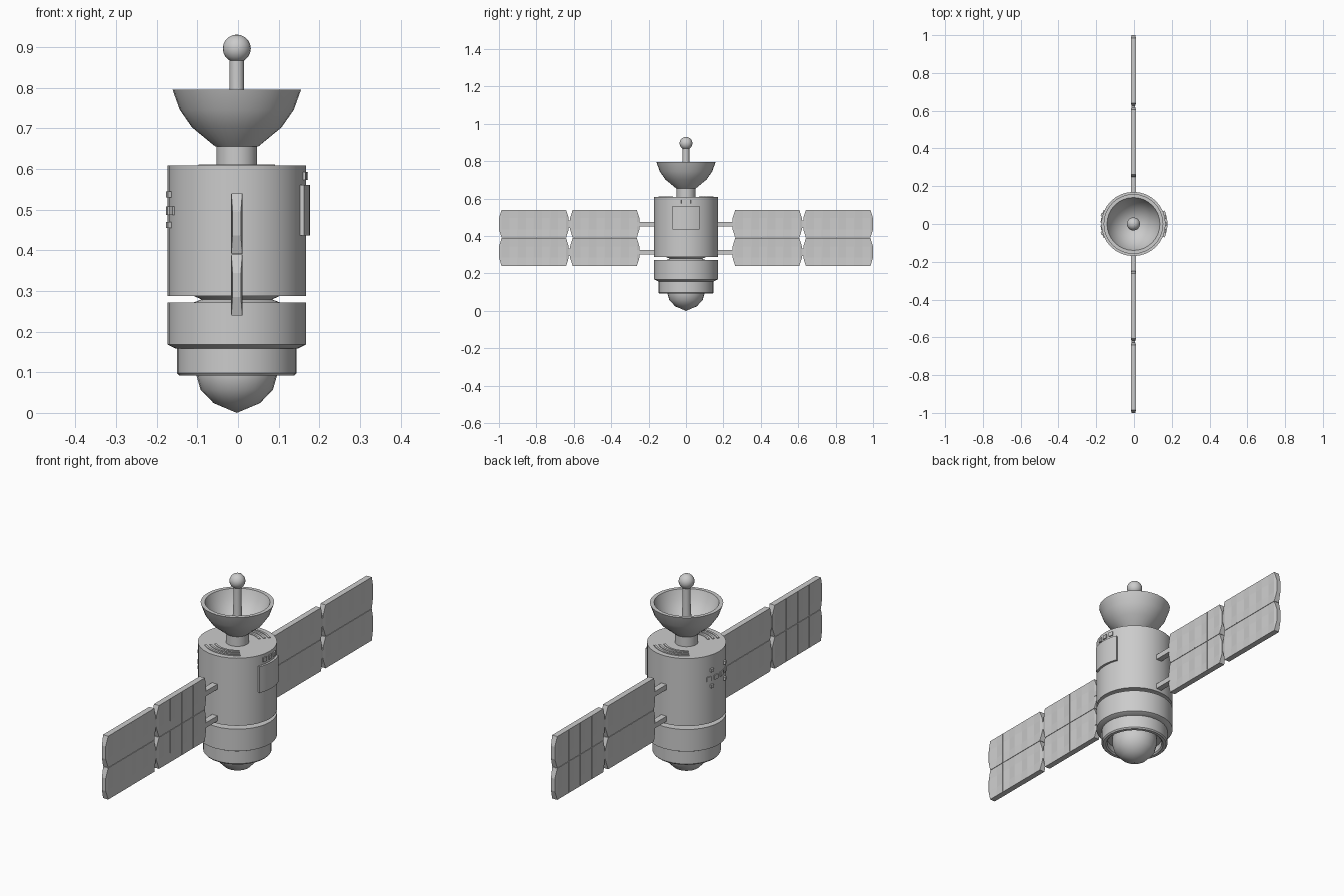
import bpy, bmesh
from math import sin, cos, pi, radians

if "Cube" in bpy.data.objects:
    bpy.data.objects.remove(bpy.data.objects["Cube"])

CX = -0.003  # axis of the hull


def finish(name, bm, smooth=True):
    bmesh.ops.remove_doubles(bm, verts=bm.verts, dist=1e-5)
    bmesh.ops.recalc_face_normals(bm, faces=bm.faces)
    me = bpy.data.meshes.new(name)
    bm.to_mesh(me)
    bm.free()
    ob = bpy.data.objects.new(name, me)
    bpy.context.collection.objects.link(ob)
    ob.location.x = CX
    if smooth:
        bpy.ops.object.select_all(action='DESELECT')
        bpy.context.view_layer.objects.active = ob
        ob.select_set(True)
        bpy.ops.object.shade_smooth_by_angle(angle=radians(35))
    return ob


def lathe(name, profile, n=32):
    """Revolve (radius, z) points around the z axis."""
    bm = bmesh.new()
    vs = [bm.verts.new((r, 0, z)) for r, z in profile]
    es = [bm.edges.new(p) for p in zip(vs, vs[1:])]
    bmesh.ops.spin(bm, geom=vs + es, axis=(0, 0, 1), cent=(0, 0, 0),
                   angle=2 * pi, steps=n, use_duplicate=False)
    return finish(name, bm)


def arc_block(name, r0, r1, mid, half, z0, z1, n=8):
    """Curved block: a sector of a ring, angles in degrees."""
    bm = bmesh.new()
    loops = []
    for i in range(n + 1):
        a = radians(mid - half + 2 * half * i / n)
        loops.append([bm.verts.new((r * cos(a), r * sin(a), z))
                      for r, z in ((r0, z0), (r1, z0), (r1, z1), (r0, z1))])
    for a, b in zip(loops, loops[1:]):
        for k in range(4):
            bm.faces.new((a[k], a[(k + 1) % 4], b[(k + 1) % 4], b[k]))
    bm.faces.new(loops[0])
    bm.faces.new(loops[-1])
    return finish(name, bm)


def box(name, x, y, z):
    bm = bmesh.new()
    bmesh.ops.create_cube(bm, size=1)
    for v in bm.verts:
        for i, (lo, hi) in enumerate((x, y, z)):
            v.co[i] = lo if v.co[i] < 0 else hi
    return finish(name, bm, False)


def solar_row(name, y0, y1, z0, z1, cols=4, bulge=0.014):
    """Panel row: pillowed cells between ribs, bowed narrow ends."""
    bm = bmesh.new()
    h = z1 - z0
    ts = (0, 0.3, 0.7, 1)
    ends = (0, bulge, bulge, 0)
    ny = cols * 2
    grids = []
    for s in (-1, 1):
        g = []
        for i in range(-1, ny + 2):
            col = []
            for j, t in enumerate(ts):
                y = y0 + (y1 - y0) * min(max(i, 0), ny) / ny
                x = 0.0135
                if i == -1:
                    y, x = y - ends[j], 0.010
                elif i == ny + 1:
                    y, x = y + ends[j], 0.010
                elif i % 2 and 0 < j < 3:
                    x = 0.010
                if i in (-1, ny + 1) and j in (0, 3):
                    x = 0.0135
                col.append(bm.verts.new((s * x, y, z0 + h * t)))
            g.append(col)
        for a, b in zip(g, g[1:]):
            for k in range(3):
                bm.faces.new((a[k], b[k], b[k + 1], a[k + 1]))
        grids.append(g)
    A, B = grids
    m = len(A)
    for i in range(m - 1):
        for j in (0, 3):
            bm.faces.new((A[i][j], A[i + 1][j], B[i + 1][j], B[i][j]))
    for i in (0, m - 1):
        for j in range(3):
            bm.faces.new((A[i][j], A[i][j + 1], B[i][j + 1], B[i][j]))
    bmesh.ops.remove_doubles(bm, verts=bm.verts, dist=1e-5)
    bmesh.ops.dissolve_degenerate(bm, edges=bm.edges, dist=1e-5)
    return finish(name, bm, False)


# Hull drums
lathe("nose_dome", [(0, 0), (0.057, 0.024), (0.089, 0.057), (0.099, 0.092),
                    (0.099, 0.14), (0, 0.14)], 24)
lathe("engine_ring", [(0.122, 0.125), (0.122, 0.098), (0.128, 0.092), (0.142, 0.092),
                      (0.147, 0.098), (0.147, 0.165), (0, 0.165), (0, 0.125), (0.122, 0.125)])
lathe("lower_drum", [(0, 0.158), (0.15, 0.158), (0.17, 0.168), (0.17, 0.272), (0, 0.272)])
lathe("drum_joint", [(0, 0.268), (0.115, 0.268), (0.087, 0.279), (0.115, 0.292), (0, 0.292)])
lathe("main_drum", [(0, 0.288), (0.17, 0.288), (0.17, 0.608), (0, 0.608)])

# Dish and antenna
lathe("dish_neck", [(0, 0.6), (0.05, 0.6), (0.05, 0.655), (0, 0.655)])
lathe("dish", [(0, 0.655), (0.053, 0.655), (0.11, 0.702), (0.14, 0.745), (0.158, 0.795),
               (0.14, 0.795), (0.125, 0.752), (0.096, 0.713), (0.05, 0.675), (0, 0.668)])
lathe("antenna_rod", [(0, 0.66), (0.024, 0.66), (0.018, 0.79), (0.018, 0.875), (0, 0.875)], 16)
lathe("antenna_ball", [(0.0345 * sin(pi * i / 10), 0.896 - 0.0345 * cos(pi * i / 10))
                       for i in range(11)], 20)

# Vents on the top deck
for side in (-90, 90):
    for r in (0.092, 0.114, 0.136):
        arc_block("top_vent", r, r + 0.010, side, 40, 0.603, 0.611)

# Curved hatch and lamps on the right
arc_block("hatch", 0.165, 0.180, 0, 23.5, 0.436, 0.560)
for a in (-12, 0, 12):
    arc_block("hatch_lamp", 0.165, 0.175, a, 3.5, 0.573, 0.592, 1)

# Instrument row and brackets on the left
for a in (-21, -7, 7, 21):
    arc_block("instrument", 0.165, 0.174, 180 + a, 4, 0.487, 0.508, 1)
for a in (-16, 16):
    for z in (0.455, 0.530):
        arc_block("bracket", 0.16, 0.179, 180 + a, 2.5, z, z + 0.015, 1)

# Wings on both sides
for s in (-1, 1):
    for z in (0.3125, 0.4625):
        box("wing_strut", (-0.014, 0.014), sorted((s * 0.15, s * 0.262)), (z - 0.012, z + 0.012))
        box("wing_hinge", (-0.009, 0.009), sorted((s * 0.60, s * 0.65)), (z - 0.02, z + 0.02))
    for a, b in ((0.263, 0.606), (0.641, 0.986)):
        for z0, z1 in ((0.24, 0.389), (0.391, 0.54)):
            ob = solar_row("solar_panel", *sorted((s * a, s * b)), z0, z1)
            # Thin ribs between cells
            for i in range(1, 4):
                y = s * (a + (b - a) * i / 4)
                box("panel_rib", (-0.0142, 0.0142), (y - 0.0015, y + 0.0015),
                    (z0 + 0.002, z1 - 0.002))
